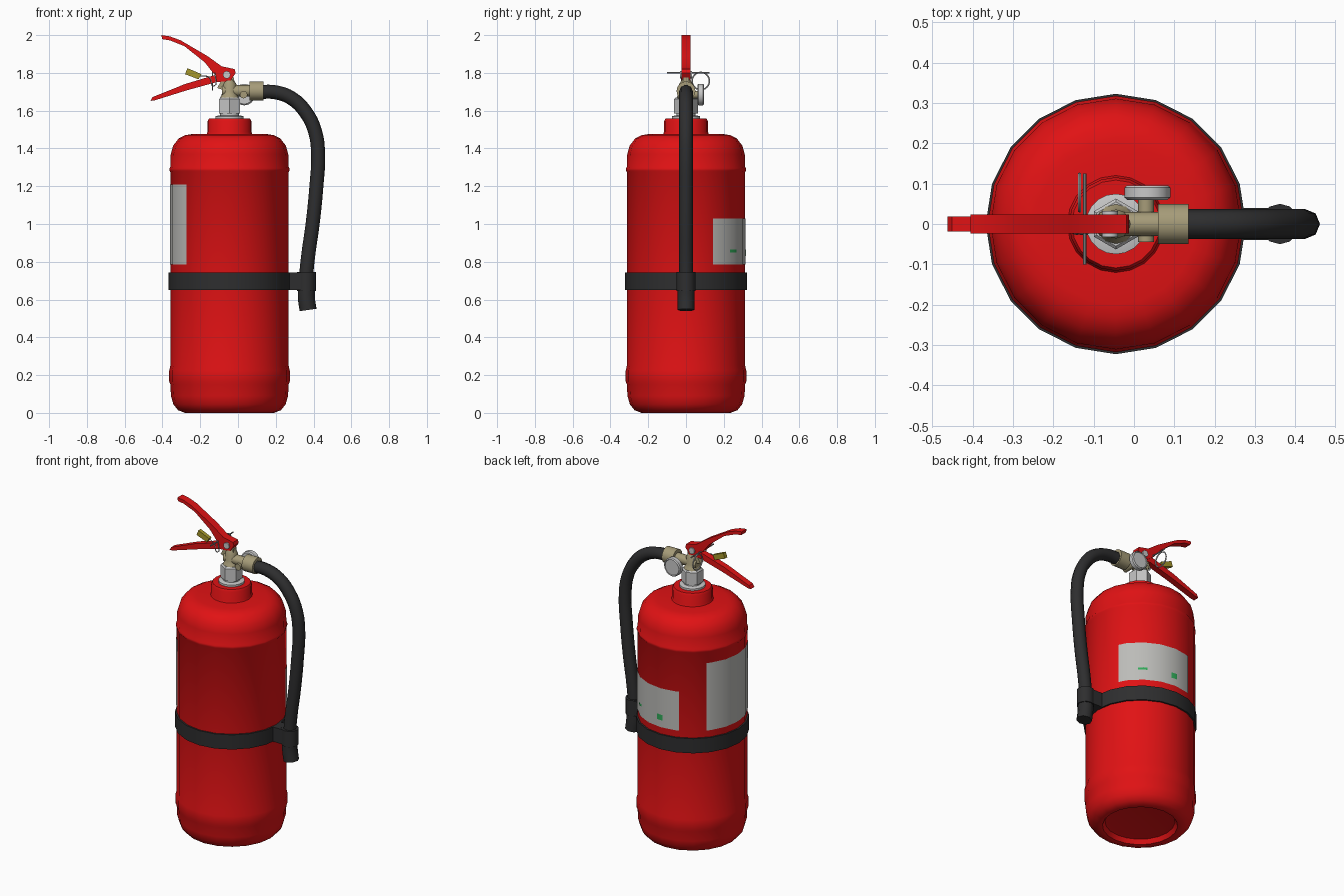
import bpy, bmesh, math
from mathutils import Matrix, Vector

if "Cube" in bpy.data.objects:
    bpy.data.objects.remove(bpy.data.objects["Cube"])

CX = -0.045          # cylinder axis
R = 0.313            # cylinder radius
N = 20               # cylinder sides


def material(name, r, g, b):
    m = bpy.data.materials.new(name)
    m.diffuse_color = (r, g, b, 1)
    m.use_nodes = True
    m.node_tree.nodes["Principled BSDF"].inputs["Base Color"].default_value = m.diffuse_color
    return m


RED = material("red paint", 0.75, 0.006, 0.007)
BLACK = material("black rubber", 0.027, 0.027, 0.028)
LABEL = material("label grey", 0.5, 0.5, 0.48)
STEEL = material("light steel", 0.58, 0.58, 0.58)
BRASS = material("dull brass", 0.38, 0.33, 0.19)
YELLOW = material("tag yellow", 0.38, 0.31, 0.025)
GREEN = material("label green", 0.03, 0.4, 0.1)
DARK = material("pin grey", 0.3, 0.3, 0.3)


def finish(ob, mat, angle=40):
    ob.data.materials.clear()
    ob.data.materials.append(mat)
    bpy.ops.object.select_all(action='DESELECT')
    ob.select_set(True)
    bpy.context.view_layer.objects.active = ob
    bpy.ops.object.shade_smooth_by_angle(angle=math.radians(angle))
    return ob


def from_bmesh(name, bm, mat, fix=True, angle=40):
    if fix:
        bmesh.ops.recalc_face_normals(bm, faces=bm.faces[:])
    me = bpy.data.meshes.new(name)
    bm.to_mesh(me)
    bm.free()
    ob = bpy.data.objects.new(name, me)
    bpy.context.collection.objects.link(ob)
    return finish(ob, mat, angle)


def lathe(name, profile, mat, loc=(CX, 0, 0), n=N, axis=(0, 0, 1), phase=0, ring=False):
    """Turn a (radius, height) profile round an axis; ring joins its ends, otherwise they are capped."""
    bm = bmesh.new()
    M = Matrix.Translation(loc) @ Vector((0, 0, 1)).rotation_difference(Vector(axis)).to_matrix().to_4x4()
    rows = []
    for r, z in profile:
        a = [phase + 2 * math.pi * i / n for i in range(n)]
        rows.append([bm.verts.new(M @ Vector((r * math.cos(t), r * math.sin(t), z))) for t in a])
    pairs = list(zip(rows, rows[1:]))
    if ring:
        pairs.append((rows[-1], rows[0]))
    else:
        bm.faces.new(rows[0][::-1])
        bm.faces.new(rows[-1])
    for lo, hi in pairs:
        for i in range(n):
            j = (i + 1) % n
            bm.faces.new((lo[i], lo[j], hi[j], hi[i]))
    return from_bmesh(name, bm, mat)


def rod(name, a, b, r, mat, n=12):
    a, b = Vector(a), Vector(b)
    return lathe(name, [(r, 0), (r, (b - a).length)], mat, a, n, (b - a).normalized())


def plate(name, outline, half_width, mat):
    """Extrude an (x, z) outline symmetrically along y."""
    bm = bmesh.new()
    f = bm.faces.new([bm.verts.new((x, -half_width, z)) for x, z in outline])
    new = bmesh.ops.extrude_face_region(bm, geom=[f])["geom"]
    bmesh.ops.translate(bm, vec=(0, 2 * half_width, 0),
                        verts=[v for v in new if isinstance(v, bmesh.types.BMVert)])
    return from_bmesh(name, bm, mat, angle=30)


def tube(name, pts, r, mat, res=2):
    cu = bpy.data.curves.new(name, 'CURVE')
    cu.dimensions = '3D'
    cu.bevel_depth, cu.bevel_resolution, cu.resolution_u = r, res, 4
    cu.use_fill_caps = True
    sp = cu.splines.new('BEZIER')
    sp.bezier_points.add(len(pts) - 1)
    for bp, p in zip(sp.bezier_points, pts):
        bp.co = p
        bp.handle_left_type = bp.handle_right_type = 'AUTO'
    ob = bpy.data.objects.new(name, cu)
    bpy.context.collection.objects.link(ob)
    bpy.ops.object.select_all(action='DESELECT')
    ob.select_set(True)
    bpy.context.view_layer.objects.active = ob
    bpy.ops.object.convert(target='MESH')
    return finish(bpy.context.object, mat, 50)


def wrap(name, a0, a1, z0, z1, lift, mat):
    """Sheet that follows the facets of the cylinder between two angles in degrees."""
    step = 360 / N
    angles = [a0] + [k * step for k in range(N) if a0 < k * step < a1] + [a1]
    bm = bmesh.new()
    cols = []
    for a in angles:
        r = R * math.cos(math.radians(step / 2)) / math.cos(math.radians(a % step - step / 2)) + lift
        t = math.radians(a)
        cols.append([bm.verts.new((CX + r * math.cos(t), r * math.sin(t), z)) for z in (z0, z1)])
    for p, q in zip(cols, cols[1:]):
        bm.faces.new((p[0], q[0], q[1], p[1]))
    return from_bmesh(name, bm, mat, fix=False)


# Cylinder with hollow base, lower bulge, upper seam and rounded shoulder
lathe("cylinder", [
    (0.17, 0.035), (0.20, 0.03), (0.215, 0.003), (0.235, 0), (0.272, 0.014), (0.297, 0.045), (0.31, 0.09),
    (0.313, 0.15), (0.319, 0.165), (0.319, 0.225), (0.313, 0.25), (R, 1.275), (0.318, 1.282),
    (0.318, 1.295), (R, 1.303), (0.311, 1.37), (0.298, 1.415), (0.27, 1.452),
    (0.235, 1.47), (0.20, 1.476), (0.11, 1.478)], RED)
lathe("neck_collar", [(0.124, 1.47), (0.116, 1.487), (0.116, 1.545), (0.109, 1.558), (0.07, 1.558)], RED)
lathe("neck_washer", [(0.075, 1.55), (0.075, 1.57), (0.055, 1.575)], STEEL)
lathe("neck_stem", [(0.05, 1.56), (0.05, 1.61)], STEEL)
lathe("neck_nut", [(0.063, 1.585), (0.063, 1.662), (0.055, 1.67)], STEEL, n=6, phase=math.pi / 6)

# Labels with small green marks
wrap("side_label", 140, 223, 0.785, 1.21, 0.003, LABEL)
wrap("back_label", 27, 111, 0.785, 1.03, 0.003, LABEL)
wrap("green_mark_small", 48, 58, 0.85, 0.865, 0.005, GREEN)
wrap("green_mark_large", 85, 92, 0.83, 0.865, 0.005, GREEN)

# Strap and hose clip
lathe("strap", [(0.305, 0.65), (0.323, 0.65), (0.323, 0.742), (0.305, 0.742)], BLACK, ring=True)
plate("clip_arm", [(0.26, 0.65), (0.34, 0.65), (0.34, 0.742), (0.26, 0.742)], 0.04, BLACK)
lathe("clip_ring", [(0.05, 0.645), (0.05, 0.745)], BLACK, loc=(0.362, 0, 0), n=12)

# Hose and nozzle
tube("hose", [(x, 0, z) for x, z in (
    (0.12, 1.70), (0.20, 1.697), (0.285, 1.665), (0.36, 1.59), (0.408, 1.49), (0.424, 1.37),
    (0.415, 1.20), (0.395, 1.0), (0.37, 0.82), (0.36, 0.70), (0.36, 0.62))], 0.037, BLACK)
tube("nozzle", [(0.362, 0, 0.66), (0.362, 0, 0.61), (0.371, 0, 0.545)], 0.045, BLACK)

# Valve body
lathe("valve_body", [(0.05, 1.668), (0.042, 1.685), (0.036, 1.70), (0.036, 1.74), (0.022, 1.765)], BRASS, n=12)
rod("valve_outlet", (-0.085, 0, 1.705), (0.07, 0, 1.705), 0.03, BRASS)
rod("hose_connector", (0.06, 0, 1.705), (0.135, 0, 1.705), 0.05, BRASS, 16)
plate("valve_lug", [(-0.11, 1.72), (-0.02, 1.69), (-0.02, 1.775), (-0.08, 1.775)], 0.016, BRASS)

# Pressure gauge behind the valve
rod("gauge_stem", (0.03, -0.045, 1.685), (0.03, 0.065, 1.685), 0.02, BRASS)
lathe("gauge", [(0.05, 0), (0.057, 0.006), (0.057, 0.03), (0.051, 0.036), (0.048, 0.031)],
      STEEL, loc=(0.033, 0.06, 1.685), n=16, axis=(0, 1, 0))

# Squeeze levers and pivot
plate("upper_lever", [
    (-0.405, 2.0), (-0.36, 1.993), (-0.305, 1.973), (-0.16, 1.888), (-0.087, 1.835), (-0.018, 1.82),
    (-0.012, 1.80), (-0.04, 1.758), (-0.087, 1.766), (-0.13, 1.798), (-0.177, 1.857),
    (-0.283, 1.941), (-0.36, 1.972), (-0.402, 1.979)], 0.024, RED)
plate("lower_lever", [
    (-0.463, 1.652), (-0.452, 1.672), (-0.283, 1.74), (-0.125, 1.788), (-0.04, 1.782),
    (-0.034, 1.756), (-0.11, 1.752), (-0.27, 1.708), (-0.44, 1.655)], 0.019, RED)
rod("lever_pivot", (-0.06, -0.032, 1.79), (-0.06, 0.032, 1.79), 0.02, STEEL)

# Safety pin, pull ring and tag
rod("safety_pin", (-0.122, -0.10, 1.80), (-0.122, 0.125, 1.80), 0.004, DARK, 8)
lathe("pull_ring", [(0.046 + 0.004 * math.cos(k * math.pi / 3), 0.004 * math.sin(k * math.pi / 3))
                    for k in range(6)], STEEL, loc=(-0.135, 0.078, 1.757), n=24, axis=(1, 0, 0), ring=True)
tube("tag_wire", [(-0.20, 0, 1.785), (-0.15, -0.022, 1.775), (-0.128, -0.024, 1.73), (-0.122, -0.024, 1.80)],
     0.003, DARK, 0)
plate("seal_tag", [(-0.268, 1.825), (-0.193, 1.793), (-0.209, 1.766), (-0.28, 1.793)], 0.012, YELLOW)
